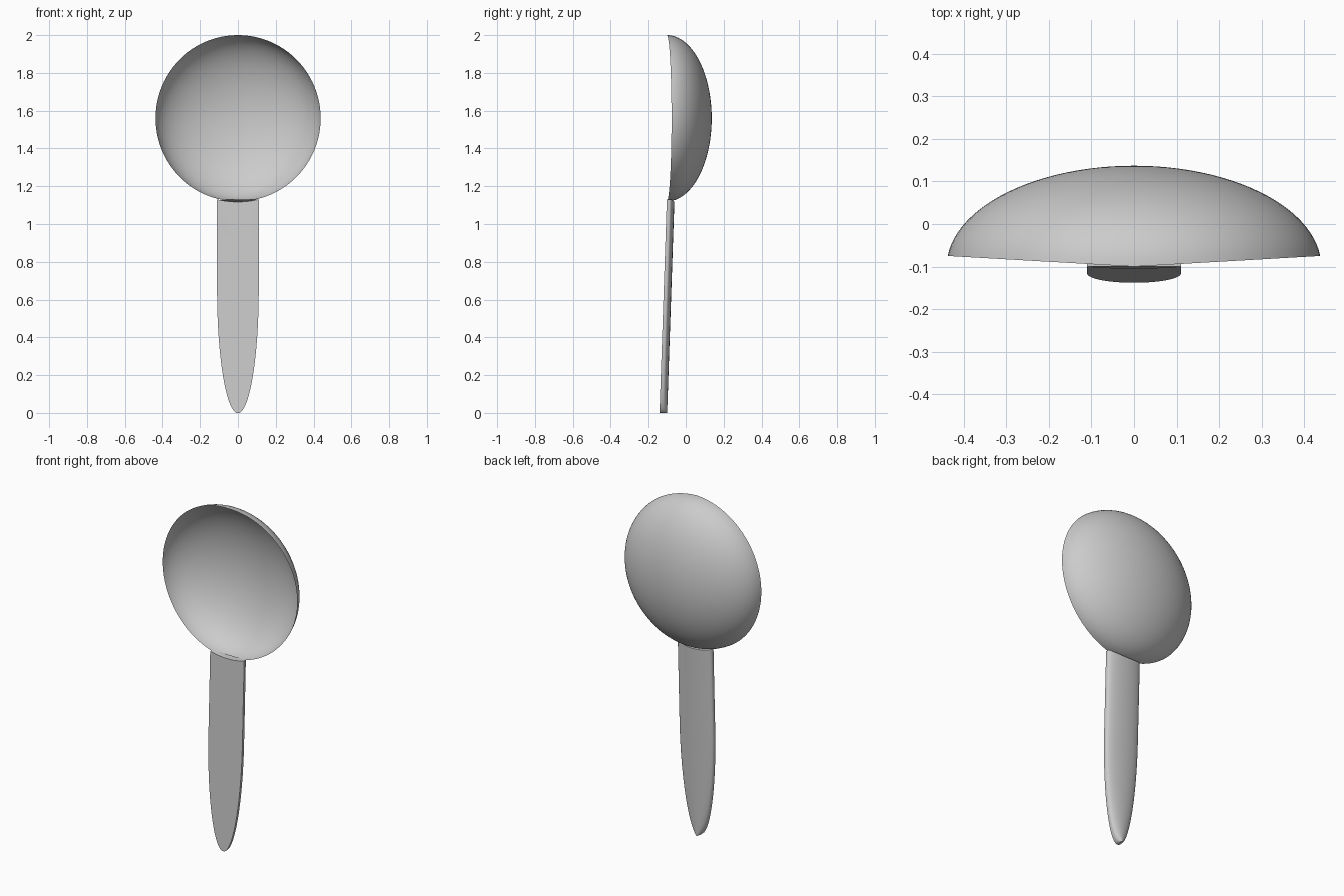
import bpy
import bmesh
from math import sin, cos, pi, sqrt, acos

cube = bpy.data.objects.get("Cube")
if cube:
    bpy.data.objects.remove(cube, do_unlink=True)

steel = bpy.data.materials.new("satin_grey")
steel.use_nodes = True
steel.diffuse_color = (0.6, 0.6, 0.6, 1)
steel.node_tree.nodes["Principled BSDF"].inputs["Base Color"].default_value = (0.6, 0.6, 0.6, 1)

RADIUS, CENTRE_Z, RIM_Y, DEPTH = 0.44, 1.56, -0.10, 0.237


def make_object(name, bm):
    mesh = bpy.data.meshes.new(name)
    bm.to_mesh(mesh)
    bm.free()
    mesh.materials.append(steel)
    obj = bpy.data.objects.new(name, mesh)
    bpy.context.collection.objects.link(obj)
    bpy.ops.object.select_all(action='DESELECT')
    obj.select_set(True)
    bpy.context.view_layer.objects.active = obj
    bpy.ops.object.shade_smooth_by_angle(angle=pi / 5)
    return obj


def bridge(bm, a, b, closed=True):
    n = len(a)
    for i in range(n if closed else n - 1):
        j = (i + 1) % n
        bm.faces.new((a[i], a[j], b[j], b[i]))


# Bowl: thin open half-ellipsoid with a saddle-shaped rim
def make_bowl(segments=96, rings=24):
    bm = bmesh.new()
    pole = bm.verts.new((0, RIM_Y + DEPTH, CENTRE_Z))
    previous = None
    for r in range(1, rings + 1):
        ring = []
        for s in range(segments):
            a = 2 * pi * s / segments
            rim_rise = 0.025 * abs(cos(a))
            polar = acos(rim_rise / DEPTH) * r / rings
            rad = RADIUS * sin(polar)
            ring.append(bm.verts.new((rad * cos(a), RIM_Y + DEPTH * cos(polar),
                                      CENTRE_Z + rad * sin(a))))
        if previous:
            bridge(bm, previous, ring)
        else:
            for s in range(segments):
                bm.faces.new((pole, ring[s], ring[(s + 1) % segments]))
        previous = ring
    bmesh.ops.recalc_face_normals(bm, faces=bm.faces)
    if sum(f.normal.y for f in bm.faces) < 0:
        bmesh.ops.reverse_faces(bm, faces=bm.faces)
    return make_object("spoon_bowl", bm)


def front_y(z):
    return -0.138 + 0.038 * z / 1.12


def half_width(z):
    return 0.11 * sqrt(max(0, 1 - (max(0, 0.65 - z) / 0.652) ** 2))


# Top edge of the handle follows the round bowl
def follow_bowl(x, z):
    seat = CENTRE_Z - sqrt((RADIUS + 0.003) ** 2 - x * x)
    return z + (seat - 1.12) * max(0, (z - 1.0) / 0.12)


# Handle: tapered blade, flat in front and rounded behind
def make_handle(rows=40, across=20, thick=0.04):
    bm = bmesh.new()
    previous = None
    for r in range(rows + 1):
        z = 1.12 * (r / rows) ** 1.8
        w = half_width(z)
        ring = []
        for i in range(across + 1):
            u = -cos(pi * i / across)
            back = thick * (0.35 + 0.65 * sqrt(max(0, 1 - u * u)))
            ring.append(bm.verts.new((u * w, front_y(z) + back, follow_bowl(u * w, z))))
        for i in range(across + 1):
            u = cos(pi * i / across)
            ring.append(bm.verts.new((u * w, front_y(z), follow_bowl(u * w, z))))
        if previous:
            bridge(bm, previous, ring)
        else:
            bm.faces.new(ring)
        previous = ring
    bm.faces.new(previous)
    bmesh.ops.recalc_face_normals(bm, faces=bm.faces)
    return make_object("spoon_handle", bm)


# Tongue: thin curved plate where the handle meets the bowl
def make_tongue(steps=24):
    bm = bmesh.new()
    upper, lower = [], []
    for i in range(steps + 1):
        x = 0.1 * (2 * i / steps - 1)
        low = 1.0 + 0.1 * (x / 0.1) ** 2
        for z, row in ((follow_bowl(x, 1.12), upper), (low, lower)):
            row.append(bm.verts.new((x, front_y(z) - 0.001, z)))
    bridge(bm, upper, lower, closed=False)
    bmesh.ops.recalc_face_normals(bm, faces=bm.faces)
    if sum(f.normal.y for f in bm.faces) > 0:
        bmesh.ops.reverse_faces(bm, faces=bm.faces)
    return make_object("handle_tongue", bm)


make_bowl()
make_handle()
make_tongue()
